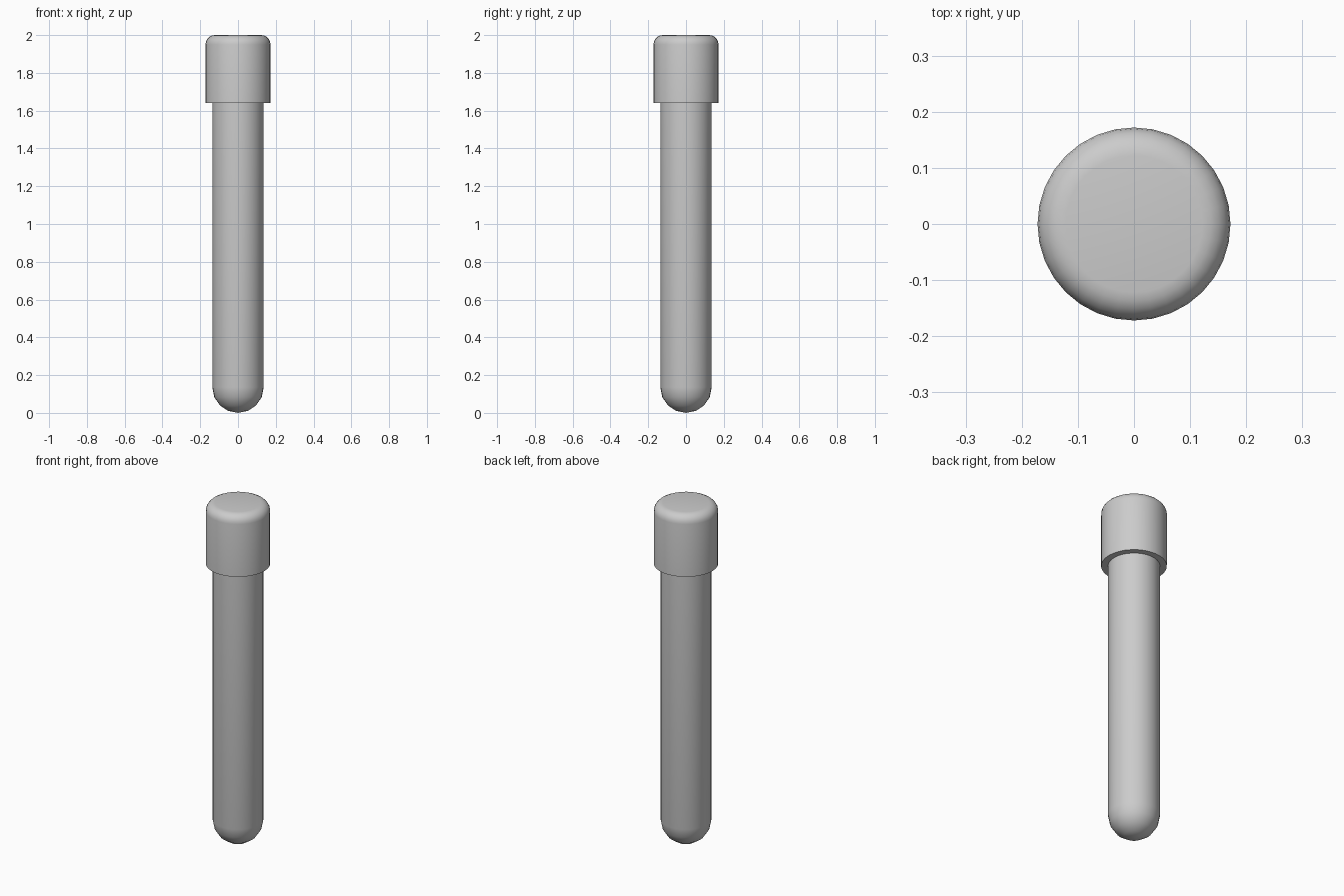
import bpy, bmesh, math

if "Cube" in bpy.data.objects:
    bpy.data.objects.remove(bpy.data.objects["Cube"])

SIDES = 32


def lathe(name, profile):
    """Revolve an (r, z) profile, both ends on the axis, around z."""
    bm = bmesh.new()
    verts = [bm.verts.new((r, 0, z)) for r, z in profile]
    edges = [bm.edges.new(pair) for pair in zip(verts, verts[1:])]
    bmesh.ops.spin(bm, geom=verts + edges, cent=(0, 0, 0), axis=(0, 0, 1),
                   angle=math.tau, steps=SIDES, use_duplicate=False)
    bmesh.ops.remove_doubles(bm, verts=bm.verts, dist=0.0005)
    bmesh.ops.recalc_face_normals(bm, faces=bm.faces)
    mesh = bpy.data.meshes.new(name)
    bm.to_mesh(mesh)
    bm.free()
    obj = bpy.data.objects.new(name, mesh)
    bpy.context.collection.objects.link(obj)
    bpy.ops.object.select_all(action='DESELECT')
    obj.select_set(True)
    bpy.context.view_layer.objects.active = obj
    bpy.ops.object.shade_smooth_by_angle(angle=math.radians(40))
    return obj


def arc(cr, cz, rad, start, end, steps):
    """Points on an arc in the (r, z) plane, angles in degrees."""
    angles = [math.radians(start + (end - start) * i / steps) for i in range(steps + 1)]
    return [(cr + rad * math.cos(a), cz + rad * math.sin(a)) for a in angles]


# Tube with rounded bottom, its upper end inside the cap
R = 0.136
lathe("tube", arc(0, R, R, -90, 0, 4)[:] + [(R, 1.70), (0, 1.70)])

# Cap with flat underside and rounded top edge
C, B = 0.172, 0.05
lathe("cap", [(0, 1.64), (C, 1.64)] + arc(C - B, 2 - B, B, 0, 90, 5) + [(0, 2)])
